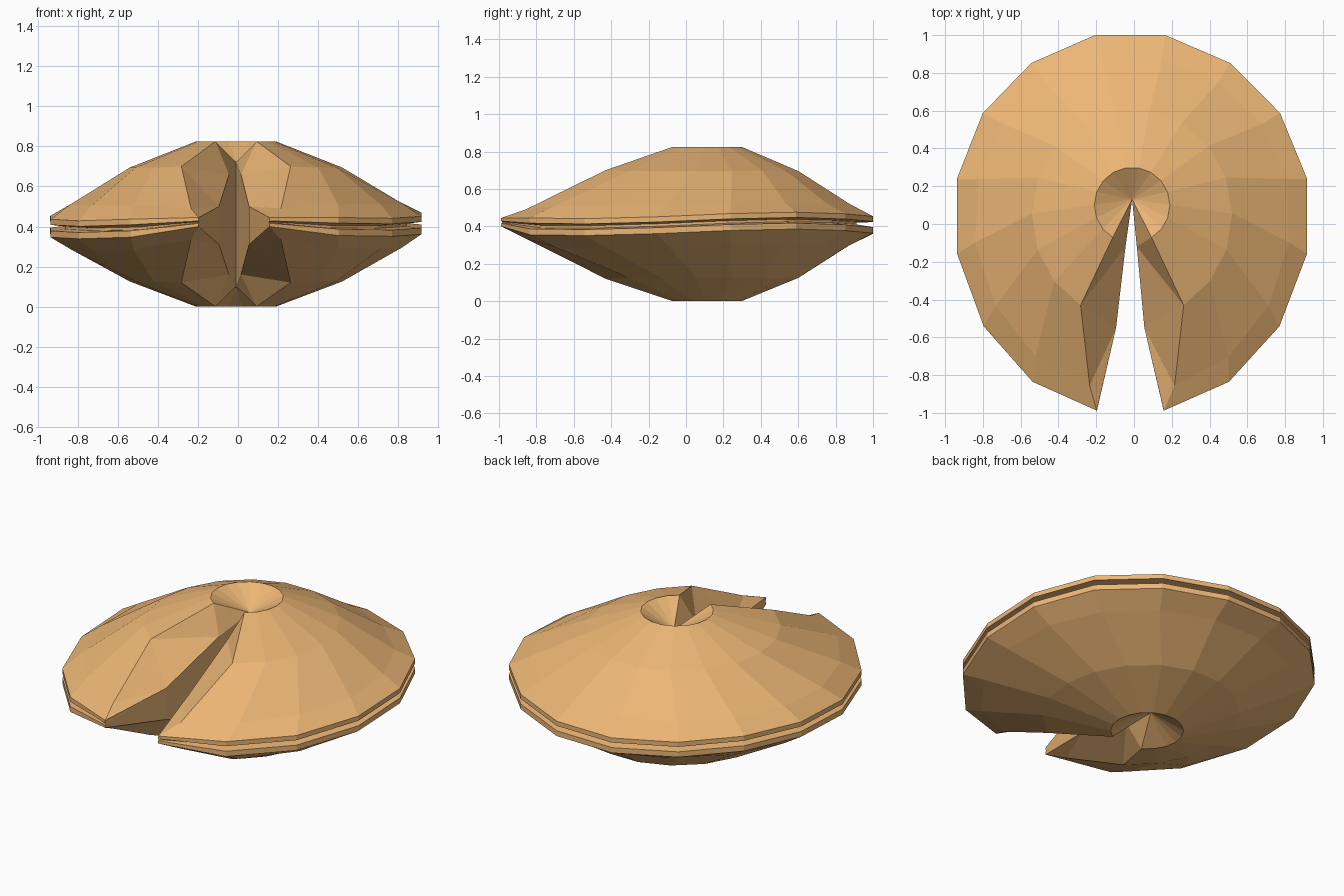
import bpy, bmesh
from math import sin, cos, radians

if "Cube" in bpy.data.objects:
    bpy.data.objects.remove(bpy.data.objects["Cube"])

N = 16  # columns around the open, notched disc

# rings: (rx, ry, centre y, half gap in degrees, z, rim waviness, z at notch ends)
RINGS = [
    (0.20, 0.20, 0.10, 31, 0.825, 0, 0.825),
    (0.53, 0.56, 0.05, 31, 0.695, 0, 0.70),
    (0.84, 0.89, 0.00, 15.5, 0.515, 0.5, 0.49),
    (0.945, 1.013, 0.007, 10.8, 0.452, 1, 0.445),
    (0.945, 1.013, 0.007, 10.8, 0.424, 1, 0.428),
    (0.87, 0.93, 0.00, 10.8, 0.415, 1, 0.424),   # groove floor
    (0.87, 0.93, 0.00, 10.8, 0.402, 1, 0.420),
    (0.945, 1.013, 0.007, 10.8, 0.394, 1, 0.416),
    (0.945, 1.013, 0.007, 10.8, 0.362, 1, 0.40),
    (0.84, 0.89, 0.00, 15.5, 0.295, 0.5, 0.335),
    (0.53, 0.56, 0.05, 31, 0.125, 0, 0.12),
    (0.20, 0.20, 0.10, 31, 0.0, 0, 0.0),
]


def ring_point(k, j):
    rx, ry, cy, gap, z, wave, z_end = RINGS[k]
    a = radians(gap + (360 - 2 * gap) * j / (N - 1))
    end = j in (0, N - 1)
    # the groove closes up at both ends of the notch
    if k in (5, 6) and end:
        rx, ry = 0.935, 1.0
    x, y = rx * sin(a), cy - ry * cos(a)
    z += wave * (0.008 * x + 0.045 * y * (1 - y * y))
    if k > 1 and k < 10:
        y += 0.04 * sin(a) ** 4
    return x - 0.01 - (0.01 * y * y if k in range(3, 9) else 0), y, z_end if end else z


bm = bmesh.new()
top_tip = bm.verts.new((-0.01, 0.13, 0.72))
low_tip = bm.verts.new((-0.01, 0.13, 0.10))
rings = [[bm.verts.new(ring_point(k, j)) for j in range(N)]
         for k in range(len(RINGS))]

# shell surface and the two funnel dimples
for j in range(N - 1):
    bm.faces.new((top_tip, rings[0][j], rings[0][j + 1]))
    bm.faces.new((low_tip, rings[-1][j + 1], rings[-1][j]))
    for a, b in zip(rings, rings[1:]):
        bm.faces.new((a[j], b[j], b[j + 1], a[j + 1]))

# bulging walls on both sides of the notch
for j, x1, x2 in ((0, 0.015, 0.055), (N - 1, -0.045, -0.095)):
    up = bm.verts.new((x1, -0.12, 0.66))
    lo = bm.verts.new((x1, -0.12, 0.16))
    out_up = bm.verts.new((x2, -0.55, 0.50))
    out_lo = bm.verts.new((x2, -0.55, 0.31))
    col = [r[j] for r in rings]
    walls = [(top_tip, up, lo, low_tip), (up, out_up, out_lo, lo)]
    for c, inner, outer, tip in ((col, up, out_up, top_tip),
                                 (col[::-1], lo, out_lo, low_tip)):
        walls += [(tip, c[0], inner), (c[0], c[1], inner), (c[1], outer, inner)]
        walls += [(c[k], c[k + 1], outer) for k in range(1, 5)]
    walls += [(col[5], col[6], out_lo, out_up)]
    for w in walls:
        bm.faces.new(w)

bmesh.ops.recalc_face_normals(bm, faces=bm.faces)
mesh = bpy.data.meshes.new("notched_shell")
bm.to_mesh(mesh)
bm.free()
shell = bpy.data.objects.new("notched_shell", mesh)
bpy.context.collection.objects.link(shell)

mat = bpy.data.materials.new("tan")
mat.diffuse_color = (0.84, 0.47, 0.18, 1)
mat.use_nodes = True
mat.node_tree.nodes["Principled BSDF"].inputs["Base Color"].default_value = mat.diffuse_color
mesh.materials.append(mat)
